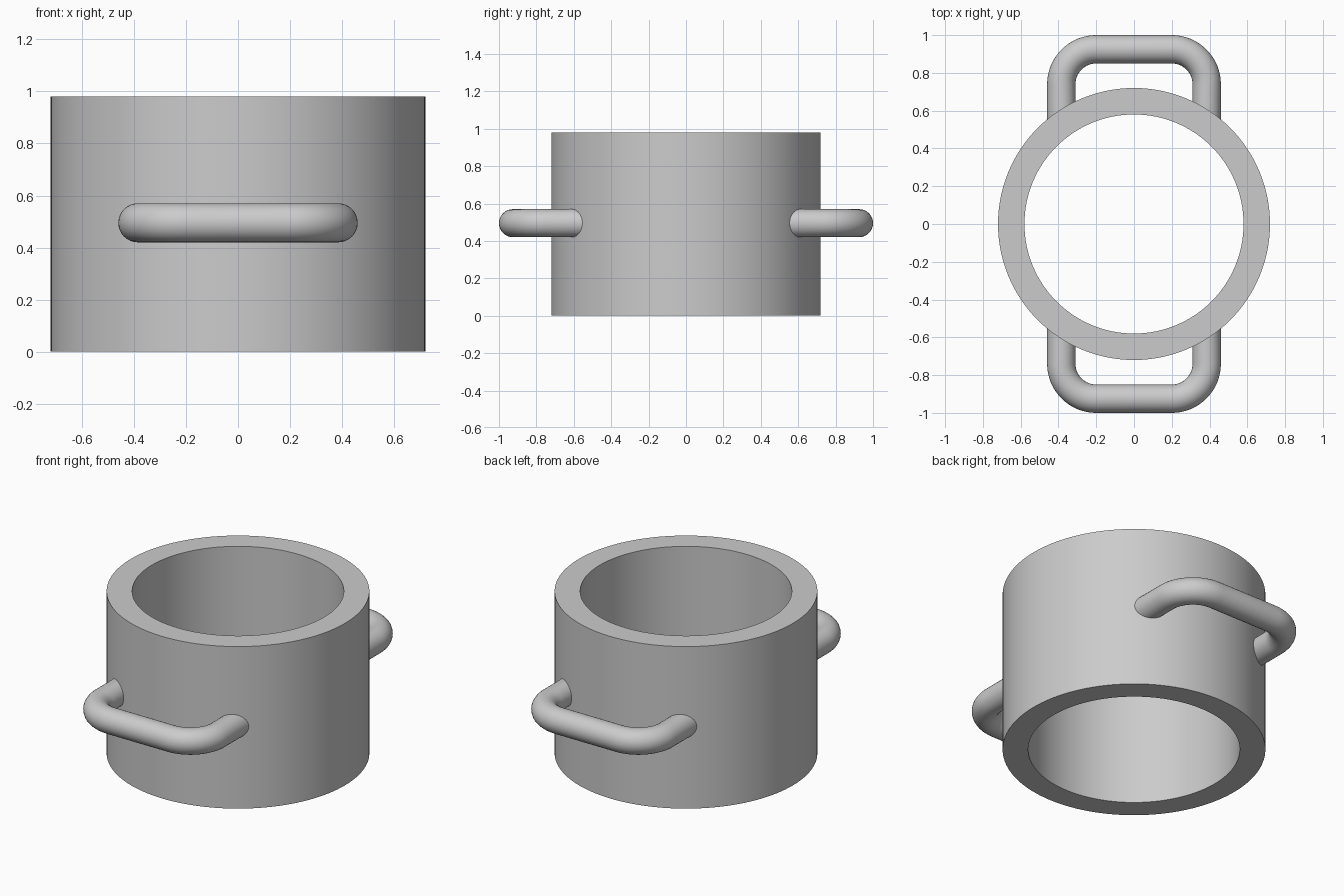
import bpy, bmesh
from math import sin, cos, pi, sqrt, radians

if "Cube" in bpy.data.objects:
    bpy.data.objects.remove(bpy.data.objects["Cube"])

R_OUT, R_IN, HEIGHT = 0.72, 0.58, 0.98
TUBE_R, HANDLE_Z = 0.075, 0.495


def loft(name, rings, closed):
    """Skin a list of equal closed rings with quads."""
    bm = bmesh.new()
    vs = [[bm.verts.new(p) for p in ring] for ring in rings]
    n = len(vs[0])
    for i in range(len(vs) if closed else len(vs) - 1):
        a, b = vs[i], vs[(i + 1) % len(vs)]
        for j in range(n):
            k = (j + 1) % n
            bm.faces.new((a[j], a[k], b[k], b[j]))
    bmesh.ops.recalc_face_normals(bm, faces=bm.faces)
    mesh = bpy.data.meshes.new(name)
    bm.to_mesh(mesh)
    bm.free()
    obj = bpy.data.objects.new(name, mesh)
    bpy.context.collection.objects.link(obj)
    bpy.ops.object.select_all(action='DESELECT')
    obj.select_set(True)
    bpy.context.view_layer.objects.active = obj
    bpy.ops.object.shade_smooth_by_angle(angle=radians(35))
    return obj


# Thick cylindrical sleeve, open through both ends
profile = [(R_IN, 0), (R_OUT, 0), (R_OUT, HEIGHT), (R_IN, HEIGHT)]
loft("sleeve_body",
     [[(r * cos(2 * pi * j / 128), r * sin(2 * pi * j / 128), z) for j in range(128)]
      for r, z in profile], True)


def handle(name, side):
    # Centre line (x, y, direction angle): leg, two rounded corners, leg
    leg_x, reach, bend = 0.385, 0.925, 0.185
    path = [(leg_x, 0.6, pi / 2)]
    for cx, start in ((leg_x - bend, 0), (bend - leg_x, pi / 2)):
        for i in range(17):
            a = start + pi / 2 * i / 16
            path.append((cx + bend * cos(a), reach - bend + bend * sin(a), a + pi / 2))
    path.append((-leg_x, 0.6, -pi / 2))
    rings = []
    for i, (x, y, d) in enumerate(path):
        ring = []
        for j in range(32):
            t = 2 * pi * j / 32
            px = x + TUBE_R * cos(t) * sin(d)
            py = y - TUBE_R * cos(t) * cos(d)
            # Leg ends follow the curve of the sleeve, set just under its surface
            if i in (0, len(path) - 1):
                py = sqrt((R_OUT - 0.008) ** 2 - px ** 2)
            ring.append((px, side * py, HANDLE_Z + TUBE_R * sin(t)))
        rings.append(ring)
    loft(name, rings, False)


# Matching handles front and back
handle("front_handle", -1)
handle("back_handle", 1)
